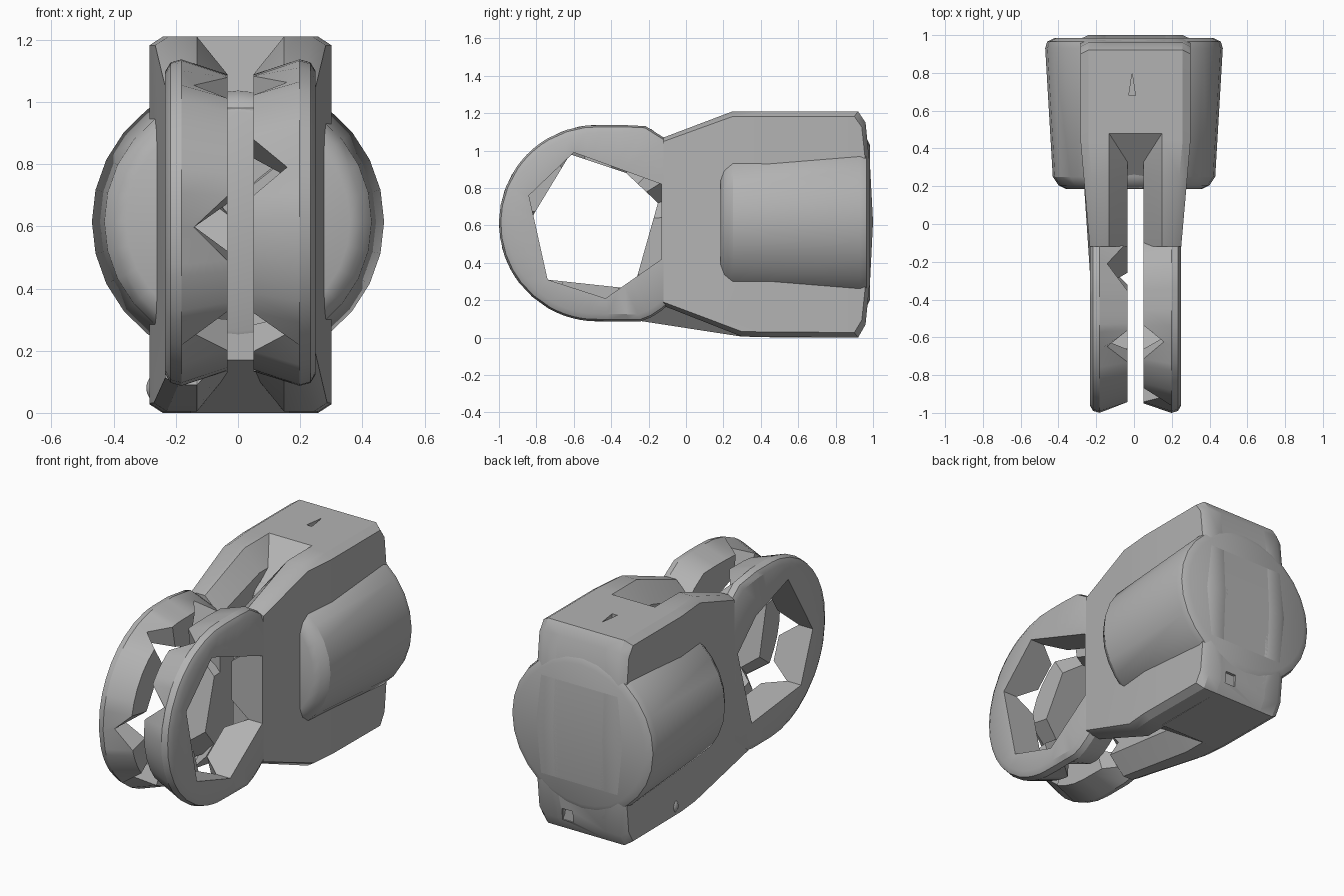
import bpy, bmesh, math
from mathutils import Vector

if "Cube" in bpy.data.objects:
    bpy.data.objects.remove(bpy.data.objects["Cube"])

MID = 0.008                      # centre plane between the two halves
GREY = (0.45, 0.45, 0.45, 1)
grey = bpy.data.materials.new("plain grey")
grey.use_nodes = True
grey.diffuse_color = GREY
grey.node_tree.nodes["Principled BSDF"].inputs["Base Color"].default_value = GREY


def finish(bm, name):
    bmesh.ops.recalc_face_normals(bm, faces=bm.faces)
    mesh = bpy.data.meshes.new(name)
    bm.to_mesh(mesh)
    bm.free()
    mesh.materials.append(grey)
    ob = bpy.data.objects.new(name, mesh)
    bpy.context.collection.objects.link(ob)
    return ob


def smooth(ob, angle=30):
    bpy.ops.object.select_all(action='DESELECT')
    ob.select_set(True)
    bpy.context.view_layer.objects.active = ob
    bpy.ops.object.shade_smooth_by_angle(angle=math.radians(angle))


def skin(bm, loops, closed=False):
    """Bridge equal-length loops of points; cap the ends unless closed."""
    rows = [[bm.verts.new(p) for p in loop] for loop in loops]
    n = len(rows[0])
    pairs = list(zip(rows, rows[1:])) + ([(rows[-1], rows[0])] if closed else [])
    for a, b in pairs:
        for i in range(n):
            j = (i + 1) % n
            bm.faces.new((a[i], a[j], b[j], b[i]))
    if not closed:
        bm.faces.new(rows[0])
        bm.faces.new(rows[-1])


BACK = [(0.92, 1.21), (0.96, 1.15), (0.985, 0.9), (1.0, 0.62),
        (0.985, 0.32), (0.96, 0.07), (0.92, 0.0)]

# Central block with sloped slot floor above and below
core_profile = [(0.19, 0.17), (0.19, 0.98), (0.48, 1.21)] + BACK + [(0.45, 0.0)]
bm = bmesh.new()
skin(bm, [[(MID + u, y, z) for y, z in core_profile] for u in (-0.16, 0.16)])
core = finish(bm, "central_block")

# Small nicks in the top and the back
bpy.ops.mesh.primitive_cylinder_add(vertices=3, radius=0.08, depth=0.06, location=(-0.01, 0.72, 1.21))
top_cutter = bpy.context.object
top_cutter.name = "top_nick_cutter"
top_cutter.scale.x = 0.25
bpy.ops.mesh.primitive_cube_add(size=0.07, location=(0.1, 0.985, 0.1))
back_cutter = bpy.context.object
back_cutter.name = "back_nick_cutter"
for cutter in (top_cutter, back_cutter):
    mod = core.modifiers.new("nick", 'BOOLEAN')
    mod.operation = 'DIFFERENCE'
    mod.object = cutter
    cutter.hide_render = True
    cutter.hide_set(True)
smooth(core)


# Side plates: chamfered outside, flared toward the slot inside
def side_plate(name, s, lower_front):
    profile = [(-0.12, 1.07), (0.25, 1.21)] + BACK + [(0.3, 0.005)] + lower_front
    loops = []
    for u, zs, trim in ((0.292, 0.955, 0.02), (0.25, 1, 0), (0.14, 1, 0), (0.042, 0.8, 0.05)):
        loops.append([(u, y - (trim if y > 0.9 else 0), 0.605 + (z - 0.605) * zs) for y, z in profile])
    bm = bmesh.new()
    skin(bm, loops)
    bmesh.ops.bisect_plane(bm, geom=bm.verts[:] + bm.edges[:] + bm.faces[:],
                           plane_co=(0, 0.45, 0), plane_no=(0, 1, 0))
    for v in bm.verts:           # outer face tapers toward the front
        if v.co.x > 0.2:
            v.co.x -= 0.05 * min(1, max(0, (0.45 - v.co.y) / 0.57))
        v.co.x = MID + s * v.co.x
    smooth(finish(bm, name))


side_plate("left_side_plate", 1, [(-0.12, 0.17)])
side_plate("right_side_plate", -1, [(-0.25, 0.09), (-0.12, 0.2)])


# Rings: round outside, faceted hole, inner side notched at each hole corner
def ring(name, s, hole):
    cy, cz = -0.475, 0.612
    pts = []
    for a, b in zip(hole, hole[1:] + hole[:1]):
        a, b = Vector(a), Vector(b)
        d = 0.085 / (b - a).length
        pts.append((a, 0.15))
        pts += [(a.lerp(b, d + (1 - 2 * d) * k / 5), 0.042) for k in range(6)]
    loops = []
    for p, inner in pts:
        dy, dz = p.x - cy, p.y - cz
        hole_r = math.hypot(dy, dz)
        dy, dz = dy / hole_r, dz / hole_r
        r = 0.525
        if dy > 0:               # blend into the side plate
            r = min(0.525 / max(abs(dz), 0.01), 0.58)
        section = [(0.242, hole_r), (0.242, r - 0.04), (0.225, r - 0.01), (0.19, r),
                   (inner, r - 0.05), (inner, hole_r)]
        loops.append([(MID + s * u, cy + dy * q, cz + dz * q) for u, q in section])
    bm = bmesh.new()
    skin(bm, loops, closed=True)
    smooth(finish(bm, name))


ring("left_ring", 1, [(-0.6, 0.99), (-0.13, 0.82), (-0.13, 0.42),
                      (-0.43, 0.21), (-0.74, 0.31), (-0.84, 0.76)])
ring("right_ring", -1, [(-0.62, 0.98), (-0.32, 0.88), (-0.15, 0.72),
                        (-0.28, 0.26), (-0.74, 0.31), (-0.85, 0.6)])

# Tapered drum bulging out of both sides
bm = bmesh.new()
steps = 28
drum = [(0.185, 0.36), (0.205, 0.4), (0.25, 0.43), (0.93, 0.47), (0.965, 0.46), (0.985, 0.42)]
skin(bm, [[(r * math.cos(k * math.tau / steps), y, 0.615 + r * math.sin(k * math.tau / steps))
           for k in range(steps)] for y, r in drum])
# keep the drum inside the side plates except where it bulges outward
for v in bm.verts:
    v.co.z = 0.615 + (v.co.z - 0.615) * 0.98
smooth(finish(bm, "side_drum"))

# Small stud low on the right side
bpy.ops.mesh.primitive_uv_sphere_add(segments=12, ring_count=8, radius=0.03, location=(-0.265, 0.5, 0.08))
stud = bpy.context.object
stud.name = "side_stud"
stud.scale.z = 1.4
stud.data.materials.append(grey)
smooth(stud)
